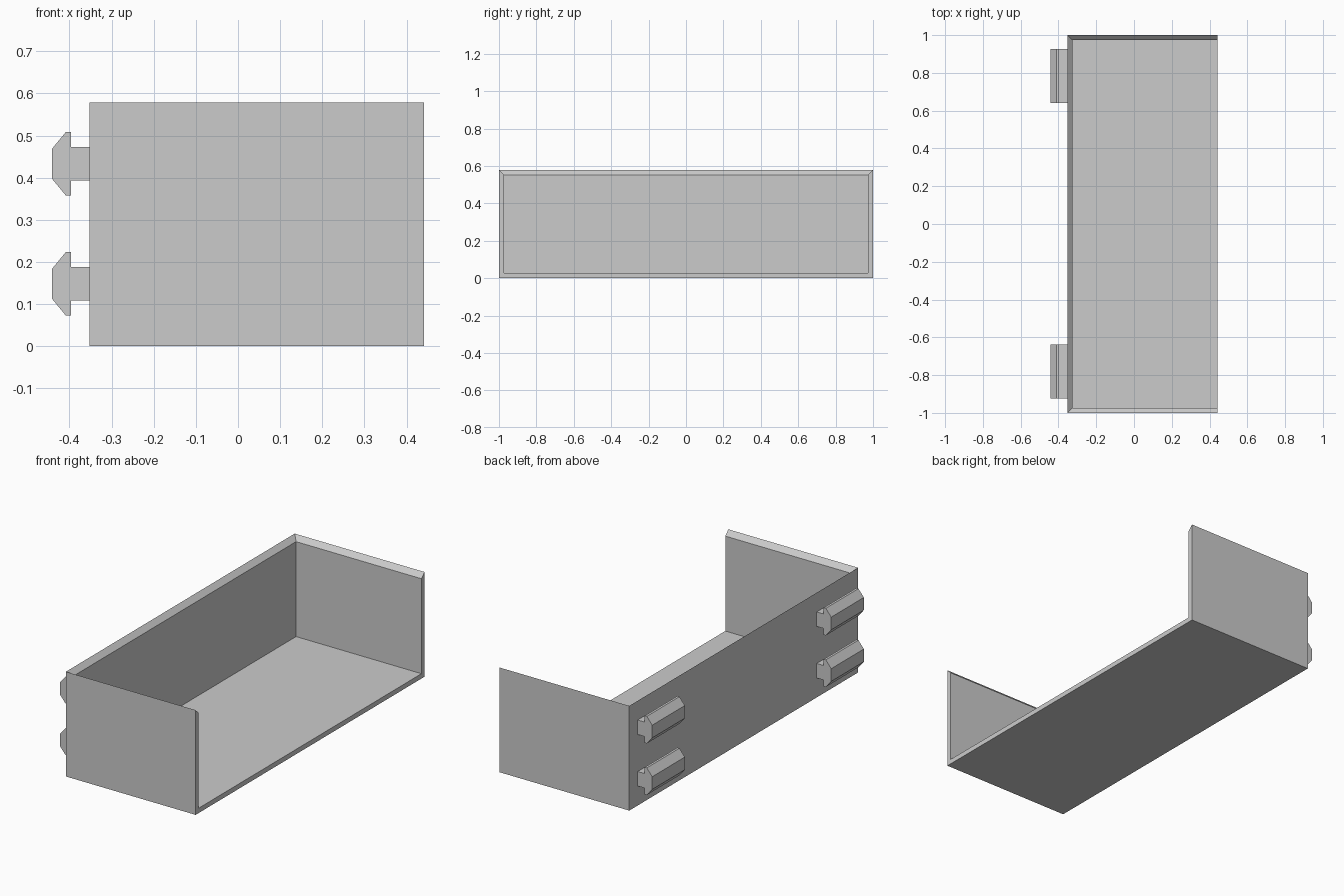
import bpy
import bmesh

if "Cube" in bpy.data.objects:
    bpy.data.objects.remove(bpy.data.objects["Cube"], do_unlink=True)

X0, X1 = -0.353, 0.441      # tray back wall and open side
HEIGHT, WALL = 0.579, 0.027

grey = bpy.data.materials.new("plain_grey")
colour = (0.6, 0.6, 0.6, 1)
grey.diffuse_color = colour
grey.use_nodes = True
grey.node_tree.nodes["Principled BSDF"].inputs["Base Color"].default_value = colour


def finish(bm, name):
    bmesh.ops.recalc_face_normals(bm, faces=bm.faces[:])
    mesh = bpy.data.meshes.new(name)
    bm.to_mesh(mesh)
    bm.free()
    mesh.materials.append(grey)
    obj = bpy.data.objects.new(name, mesh)
    bpy.context.collection.objects.link(obj)
    return obj


# Tray: box without its top and +x sides, thickened inward with a sloping rim
def make_tray():
    bm = bmesh.new()
    bmesh.ops.create_cube(bm, size=2)
    for v in bm.verts:
        v.co.x = X1 if v.co.x > 0 else X0
        v.co.z = HEIGHT if v.co.z > 0 else 0
    bm.normal_update()
    openings = [f for f in bm.faces if f.normal.z > 0.5 or f.normal.x > 0.5]
    bmesh.ops.delete(bm, geom=openings, context='FACES')
    for e in [e for e in bm.edges if not e.link_faces]:
        bm.edges.remove(e)
    result = bmesh.ops.extrude_face_region(bm, geom=bm.faces[:], use_keep_orig=True)
    for v in result["geom"]:
        if isinstance(v, bmesh.types.BMVert):
            if v.co.x < 0:
                v.co.x += WALL
            v.co.y += WALL if v.co.y < 0 else -WALL
            v.co.z += WALL if v.co.z < HEIGHT / 2 else -WALL
    return finish(bm, "tray")


# Clip: mushroom-shaped half profile mirrored about its middle and extruded along y
def make_clip(name, y, z, length=0.285):
    half = [(X0, 0.04), (-0.396, 0.04), (-0.396, 0.075), (-0.409, 0.075), (-0.442, 0.035)]
    profile = half + [(x, -h) for x, h in reversed(half)]
    bm = bmesh.new()
    face = bm.faces.new([bm.verts.new((x, y - length / 2, z + h)) for x, h in profile])
    result = bmesh.ops.extrude_face_region(bm, geom=[face], use_keep_orig=True)
    new_verts = [v for v in result["geom"] if isinstance(v, bmesh.types.BMVert)]
    bmesh.ops.translate(bm, verts=new_verts, vec=(0, length, 0))
    return finish(bm, name)


make_tray()
for end, y in (("front", -0.78), ("back", 0.784)):
    for level, z in (("lower", 0.148), ("upper", 0.433)):
        make_clip(f"{end}_{level}_clip", y, z)
